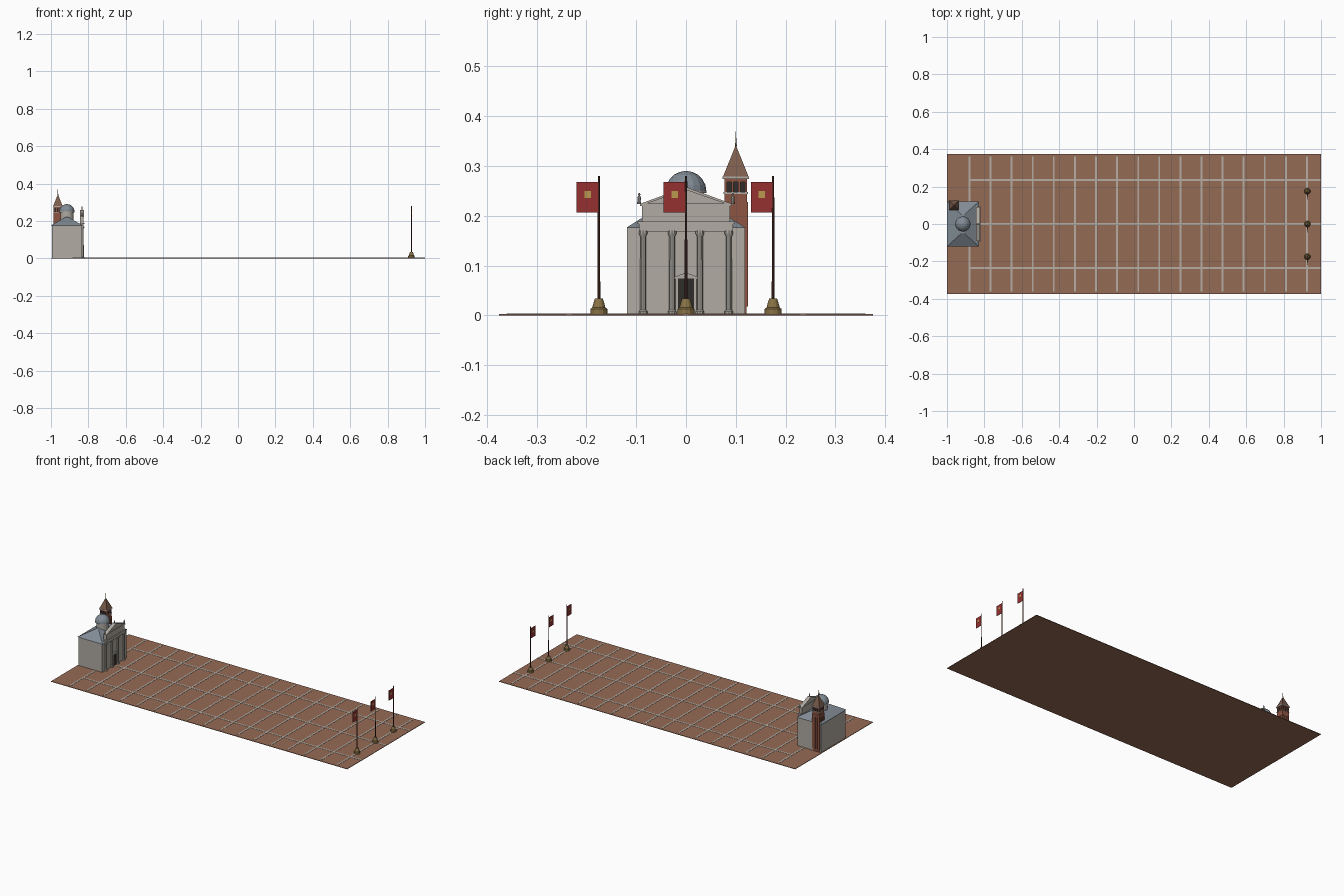
import bpy, bmesh, math
from mathutils import Vector, Matrix

if "Cube" in bpy.data.objects:
    bpy.data.objects.remove(bpy.data.objects["Cube"])

def mat(name, rgb):
    m = bpy.data.materials.new(name)
    m.diffuse_color = (*rgb, 1)
    m.use_nodes = True
    m.node_tree.nodes["Principled BSDF"].inputs["Base Color"].default_value = m.diffuse_color
    return m

BRICK = mat("brick_paving", (0.30, 0.145, 0.09))
STRIP = mat("pale_strip", (0.46, 0.42, 0.37))
STONE = mat("stone", (0.44, 0.41, 0.37))
LEAD = mat("lead_roof", (0.22, 0.26, 0.30))
TOWER = mat("tower_brick", (0.27, 0.09, 0.055))
SPIRE = mat("spire_tile", (0.20, 0.11, 0.075))
DARK = mat("dark_opening", (0.03, 0.027, 0.025))
BRONZE = mat("bronze", (0.25, 0.17, 0.06))
WOOD = mat("pole_wood", (0.09, 0.03, 0.02))
RED = mat("flag_red", (0.30, 0.03, 0.03))
GOLD = mat("flag_gold", (0.50, 0.32, 0.08))

def finish(name, bm, m):
    bmesh.ops.recalc_face_normals(bm, faces=bm.faces)
    me = bpy.data.meshes.new(name)
    bm.to_mesh(me)
    bm.free()
    me.materials.append(m)
    ob = bpy.data.objects.new(name, me)
    bpy.context.collection.objects.link(ob)
    return ob

def boxes(name, m, spans):
    """Each span is (x0, x1, y0, y1, z0, z1)."""
    bm = bmesh.new()
    for x0, x1, y0, y1, z0, z1 in spans:
        c = Vector(((x0 + x1) / 2, (y0 + y1) / 2, (z0 + z1) / 2))
        mt = Matrix.Translation(c) @ Matrix.Diagonal((x1 - x0, y1 - y0, z1 - z0, 1))
        bmesh.ops.create_cube(bm, size=1, matrix=mt)
    return finish(name, bm, m)

def lathe(name, m, places, profile, n=12):
    """Stack of rings (radius, z) around each (x, y)."""
    bm = bmesh.new()
    turn = math.pi / 4 if n == 4 else 0
    for px, py in places:
        rings = [[bm.verts.new((px + r * math.cos(turn + 2 * math.pi * i / n),
                                py + r * math.sin(turn + 2 * math.pi * i / n), z))
                  for i in range(n)] for r, z in profile]
        for a, b in zip(rings, rings[1:]):
            for i in range(n):
                bm.faces.new((a[i], a[(i + 1) % n], b[(i + 1) % n], b[i]))
        bm.faces.new(rings[0])
        bm.faces.new(rings[-1])
    return finish(name, bm, m)

def prism(name, m, outlines, x0, x1):
    """(y, z) outlines extruded along x."""
    bm = bmesh.new()
    for pts in outlines:
        f = bm.faces.new([bm.verts.new((x0, y, z)) for y, z in pts])
        new = bmesh.ops.extrude_face_region(bm, geom=[f])["geom"]
        bmesh.ops.translate(bm, vec=(x1 - x0, 0, 0),
                            verts=[v for v in new if isinstance(v, bmesh.types.BMVert)])
    return finish(name, bm, m)

# Paved square with pale strips
boxes("paving", BRICK, [(-1, 1, -0.375, 0.375, 0, 0.003)])
boxes("cross_strips", STRIP, [(x - 0.005, x + 0.005, -0.36, 0.36, 0.001, 0.0042)
                              for x in [-0.88 + 0.1128 * i for i in range(17)]])
boxes("long_strips", STRIP, [(-0.88, 1, y - 0.005, y + 0.005, 0.001, 0.004) for y in (-0.235, 0, 0.235)])

# Church body, hip roof and dome
CX = -0.915
boxes("church_body", STONE, [(-0.995, -0.834, -0.118, 0.118, 0, 0.177)])
bm = bmesh.new()
bmesh.ops.create_cube(bm, size=1)
for v in bm.verts:
    up = v.co.z > 0
    v.co = ((CX + v.co.x * (0.016 if up else 0.17)), v.co.y * (0.10 if up else 0.24), 0.22 if up else 0.176)
finish("hip_roof", bm, LEAD)
lathe("dome_drum", STONE, [(CX, 0)], [(0.035, 0.19), (0.035, 0.246), (0.041, 0.246), (0.041, 0.25)], 16)
lathe("dome", LEAD, [(CX, 0)], [(0.041 * math.cos(a), 0.249 + 0.041 * math.sin(a))
                                for a in [math.radians(d) for d in (0, 18, 36, 54, 72, 87)]], 16)

# Facade facing +x: columns, entablature, attic and pediment
cols = [(-0.831, y) for y in (-0.086, -0.028, 0.028, 0.086)]
lathe("facade_columns", STONE, cols,
      [(0.009, 0.002), (0.009, 0.008), (0.0065, 0.011), (0.006, 0.158), (0.009, 0.164), (0.009, 0.17)], 10)
boxes("entablature", STONE, [(-0.845, -0.825, -0.094, 0.094, 0.168, 0.184),
                             (-0.845, -0.822, -0.097, 0.097, 0.184, 0.189)])
boxes("attic", STONE, [(-0.845, -0.827, -0.088, 0.088, 0.189, 0.22),
                       (-0.846, -0.824, -0.092, 0.092, 0.22, 0.225)])
prism("pediment", STONE, [[(-0.087, 0.225), (0.087, 0.225), (0, 0.254)]], -0.844, -0.828)
prism("raking_cornices", STONE, [[(s * 0.092, 0.224), (s * 0.08, 0.224), (0, 0.252), (0, 0.258)]
                                 for s in (-1, 1)], -0.846, -0.824)

# Doorway
boxes("door", DARK, [(-0.84, -0.8315, -0.016, 0.016, 0.003, 0.073)])
boxes("door_frame", STONE, [(-0.84, -0.829, -0.021, -0.016, 0.003, 0.073),
                            (-0.84, -0.829, 0.016, 0.021, 0.003, 0.073),
                            (-0.84, -0.828, -0.023, 0.023, 0.073, 0.077)])
prism("door_pediment", STONE, [[(-0.024, 0.077), (0.024, 0.077), (0, 0.086)]], -0.84, -0.828)

# Roofline statues
def statue(name, y, z, h=0.022):
    lathe(name, STONE, [(-0.834, y)], [(r, z + h * t) for r, t in
          ((0.004, 0), (0.004, 0.15), (0.003, 0.2), (0.0035, 0.6), (0.0015, 0.75), (0.0025, 0.87), (0.0008, 1))], 8)
statue("left_statue", -0.094, 0.224)
statue("right_statue", 0.094, 0.224)
statue("apex_statue", 0, 0.255)

# Bell tower
TX, TY = -0.963, 0.10
def ring(half, z0, z1):
    return (TX - half, TX + half, TY - half, TY + half, z0, z1)
def ribs(offsets, w, inner, outer, z0, z1):
    out = []
    for o in offsets:
        for s in (-1, 1):
            a, b = sorted((s * inner, s * outer))
            out += [(TX + a, TX + b, TY + o - w, TY + o + w, z0, z1),
                    (TX + o - w, TX + o + w, TY + a, TY + b, z0, z1)]
    return out
boxes("tower_shaft", TOWER, [ring(0.0215, 0.003, 0.222)])
boxes("tower_ribs", TOWER, ribs((-0.0215, -0.0072, 0.0072, 0.0215), 0.0025, 0.021, 0.024, 0.018, 0.222))
boxes("tower_collar", TOWER, [ring(0.024, 0.212, 0.228), ring(0.0225, 0.228, 0.246)])
boxes("belfry_core", DARK, [ring(0.019, 0.246, 0.273)])
boxes("belfry_sill", STONE, [ring(0.0245, 0.244, 0.2475)])
boxes("belfry_piers", TOWER, ribs((-0.0205, -0.0068, 0.0068, 0.0205), 0.0023, 0.018, 0.0228, 0.247, 0.274)
      + [ring(0.0228, 0.268, 0.275)])
boxes("belfry_cornice", STONE, [ring(0.0265, 0.274, 0.279)])
lathe("spire", SPIRE, [(TX, TY)], [(0.036, 0.279), (0.0012, 0.34)], 4)
lathe("spire_finial", BRONZE, [(TX, TY)], [(0.0015, 0.335), (0.0025, 0.342), (0.0012, 0.346), (0.0008, 0.369)], 6)

# Three flagpoles with bronze bases
PX, PYS = 0.927, (-0.175, 0, 0.175)
spots = [(PX, y) for y in PYS]
lathe("flagpole_bases", BRONZE, spots, [(0.017, 0.002), (0.017, 0.013), (0.013, 0.016),
                                        (0.0125, 0.019), (0.008, 0.034)], 12)
lathe("flagpoles", WOOD, spots, [(0.003, 0.03), (0.002, 0.28)], 8)
boxes("flags", RED, [(PX - 0.001, PX + 0.001, y - 0.045, y, 0.207, 0.268) for y in PYS])
boxes("flag_emblems", GOLD, [(PX - 0.002, PX + 0.002, y - 0.029, y - 0.016, 0.236, 0.25) for y in PYS])
